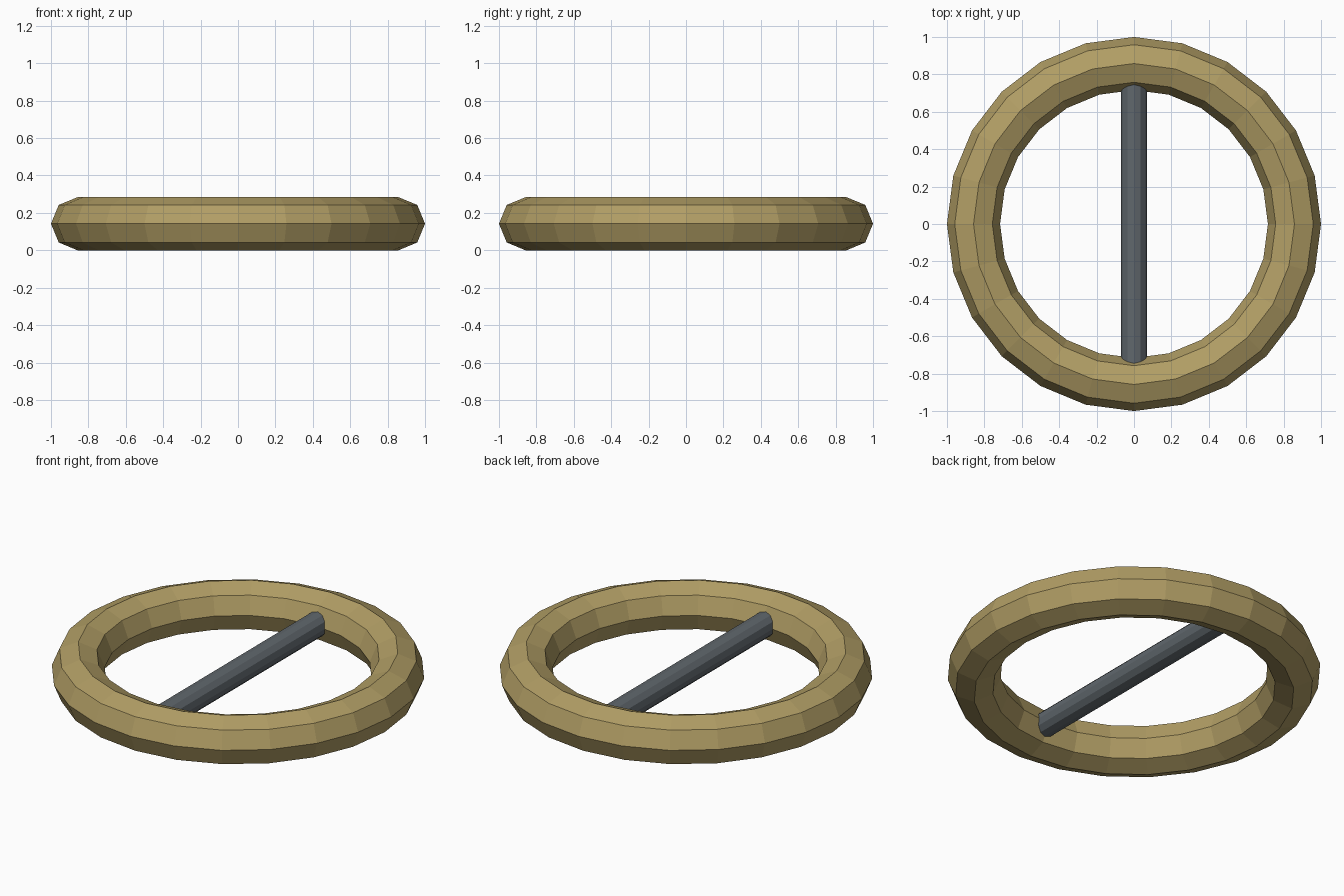
import bpy, bmesh, math
from mathutils import Matrix

if "Cube" in bpy.data.objects:
    bpy.data.objects.remove(bpy.data.objects["Cube"])

R, r = 0.858, 0.142      # ring centre radius and tube radius
BAR_R = 0.07


def material(name, rgb):
    m = bpy.data.materials.new(name)
    m.diffuse_color = (*rgb, 1)
    m.use_nodes = True
    m.node_tree.nodes["Principled BSDF"].inputs["Base Color"].default_value = m.diffuse_color
    return m


def make_object(name, bm, mat):
    bmesh.ops.recalc_face_normals(bm, faces=bm.faces)
    me = bpy.data.meshes.new(name)
    bm.to_mesh(me)
    bm.free()
    me.materials.append(mat)
    ob = bpy.data.objects.new(name, me)
    bpy.context.collection.objects.link(ob)
    return ob


brass = material("brass", (0.44, 0.34, 0.13))
steel = material("dark steel", (0.115, 0.135, 0.15))

# Faceted ring: 24 segments around, octagonal tube
bpy.ops.mesh.primitive_torus_add(major_segments=24, minor_segments=8,
                                 major_radius=R, minor_radius=r, location=(0, 0, r))
ring = bpy.context.object
ring.name = "ring"
ring.data.materials.append(brass)

# Cross bar running front to back, its ends buried in the ring
bm = bmesh.new()
bmesh.ops.create_cone(bm, cap_ends=True, segments=12, radius1=BAR_R, radius2=BAR_R,
                      depth=2 * R,
                      matrix=Matrix.Translation((0, 0, r)) @ Matrix.Rotation(math.pi / 2, 4, 'X'))
make_object("cross_bar", bm, steel)
